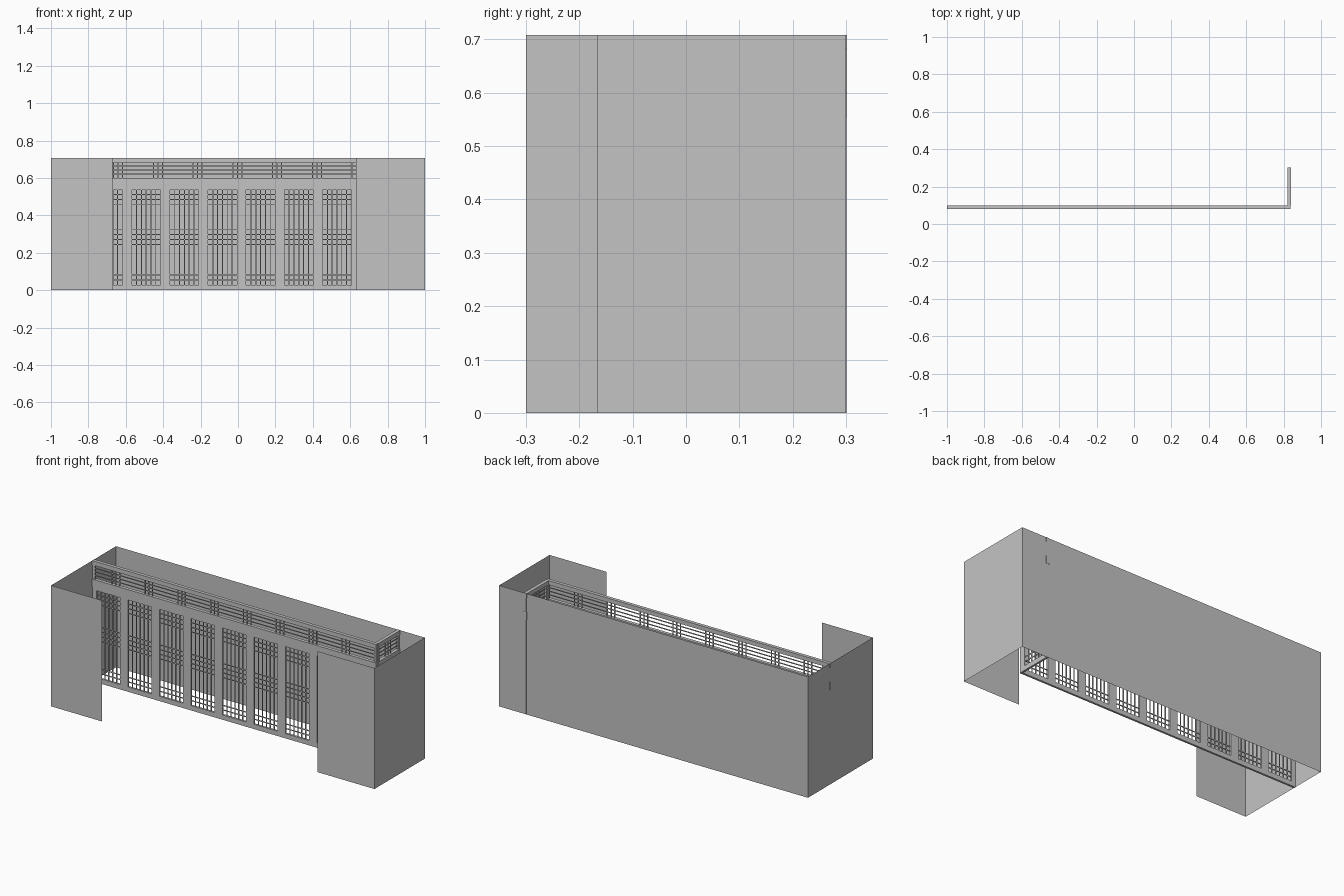
import bpy, bmesh
from mathutils import Matrix

cube = bpy.data.objects.get("Cube")
if cube:
    bpy.data.objects.remove(cube)

GREY = 0.55
mat = bpy.data.materials.new("plain_grey")
mat.use_nodes = True
mat.diffuse_color = (GREY, GREY, GREY, 1)
mat.node_tree.nodes["Principled BSDF"].inputs["Base Color"].default_value = (GREY, GREY, GREY, 1)

TOP = 0.708        # full height
DOOR_W = 0.204     # width of one sliding door
DOOR_H = 0.555
LINTEL_TOP = 0.6
BAR = 0.005        # lattice bar width


def finish(name, bm, matrix=Matrix()):
    mesh = bpy.data.meshes.new(name)
    bm.to_mesh(mesh)
    bm.free()
    mesh.materials.append(mat)
    obj = bpy.data.objects.new(name, mesh)
    obj.matrix_world = matrix
    bpy.context.collection.objects.link(obj)
    return obj


def box(bm, x0, x1, z0, z1, depth):
    """Box centred on the screen line."""
    m = Matrix.Translation(((x0 + x1) / 2, 0, (z0 + z1) / 2)) @ \
        Matrix.Diagonal((x1 - x0, depth, z1 - z0, 1))
    bmesh.ops.create_cube(bm, size=1, matrix=m)


def upright(bm, x, z0, z1, depth=0.005):
    box(bm, x - BAR / 2, x + BAR / 2, z0, z1, depth)


def crossbar(bm, x0, x1, z, depth=0.004):
    box(bm, x0, x1, z - BAR / 2, z + BAR / 2, depth)


def door(name, x, matrix):
    """Framed lattice door with three bands of close crossbars."""
    bm = bmesh.new()
    stile, bottom, top = 0.025, 0.028, 0.537
    x0, x1 = x + stile, x + DOOR_W - stile
    box(bm, x, x0, 0, DOOR_H, 0.012)
    box(bm, x1, x + DOOR_W, 0, DOOR_H, 0.012)
    box(bm, x0, x1, 0, bottom, 0.012)
    box(bm, x0, x1, top, DOOR_H, 0.012)
    for i in range(1, 6):
        upright(bm, x0 + (x1 - x0) * i / 6, bottom, top)
    for first, count in ((0.055, 2), (0.245, 4), (0.457, 3)):
        for i in range(count):
            crossbar(bm, x0, x1, first + i * 0.027)
    finish(name, bm, matrix)


def screen(name, length, doors, groups, matrix):
    """Rails, a barred transom and a row of doors."""
    bm = bmesh.new()
    box(bm, 0, length, 0.683, TOP, 0.02)
    finish(name + "_top_rail", bm, matrix)
    bm = bmesh.new()
    box(bm, 0, length, DOOR_H, LINTEL_TOP, 0.02)
    finish(name + "_lintel", bm, matrix)

    bm = bmesh.new()
    for x in (0, length - 0.015):
        box(bm, x, x + 0.015, LINTEL_TOP, 0.683, 0.012)
    for i in range(3):
        crossbar(bm, 0.015, length - 0.015, 0.621 + i * 0.021)
    for centre in groups:
        for offset in (-0.024, 0, 0.024):
            upright(bm, centre + offset, LINTEL_TOP, 0.683)
    finish(name + "_transom", bm, matrix)

    for i in range(doors):
        door(f"{name}_door_{i + 1}", i * DOOR_W, matrix)


# Open-topped shell of single-sided walls, with a gap at the front
path = [(-0.67, -0.3), (-1, -0.3), (-1, 0.3), (1, 0.3), (1, -0.166), (0.63, -0.166)]
names = ["front_wall_right", "side_wall_right", "back_wall", "side_wall_left", "front_wall_left"]
for name, a, b in zip(names, path[1:], path):
    bm = bmesh.new()
    corners = [(*a, 0), (*b, 0), (*b, TOP), (*a, TOP)]
    bm.faces.new([bm.verts.new(c) for c in corners])
    finish(name, bm)

# Long lattice screen across the room
screen("main_screen", 1.837, 9, [0.148 + 0.2125 * i for i in range(8)],
       Matrix.Translation((-1.001, 0.09, 0)))

# Short return screen to the back wall
screen("return_screen", 0.202, 0, [0.101],
       Matrix.Translation((0.83, 0.1, 0)) @ Matrix.Rotation(1.570796, 4, "Z"))
door("return_screen_door", 0,
     Matrix.Translation((0.83, 0.097, 0)) @ Matrix.Rotation(1.570796, 4, "Z"))
